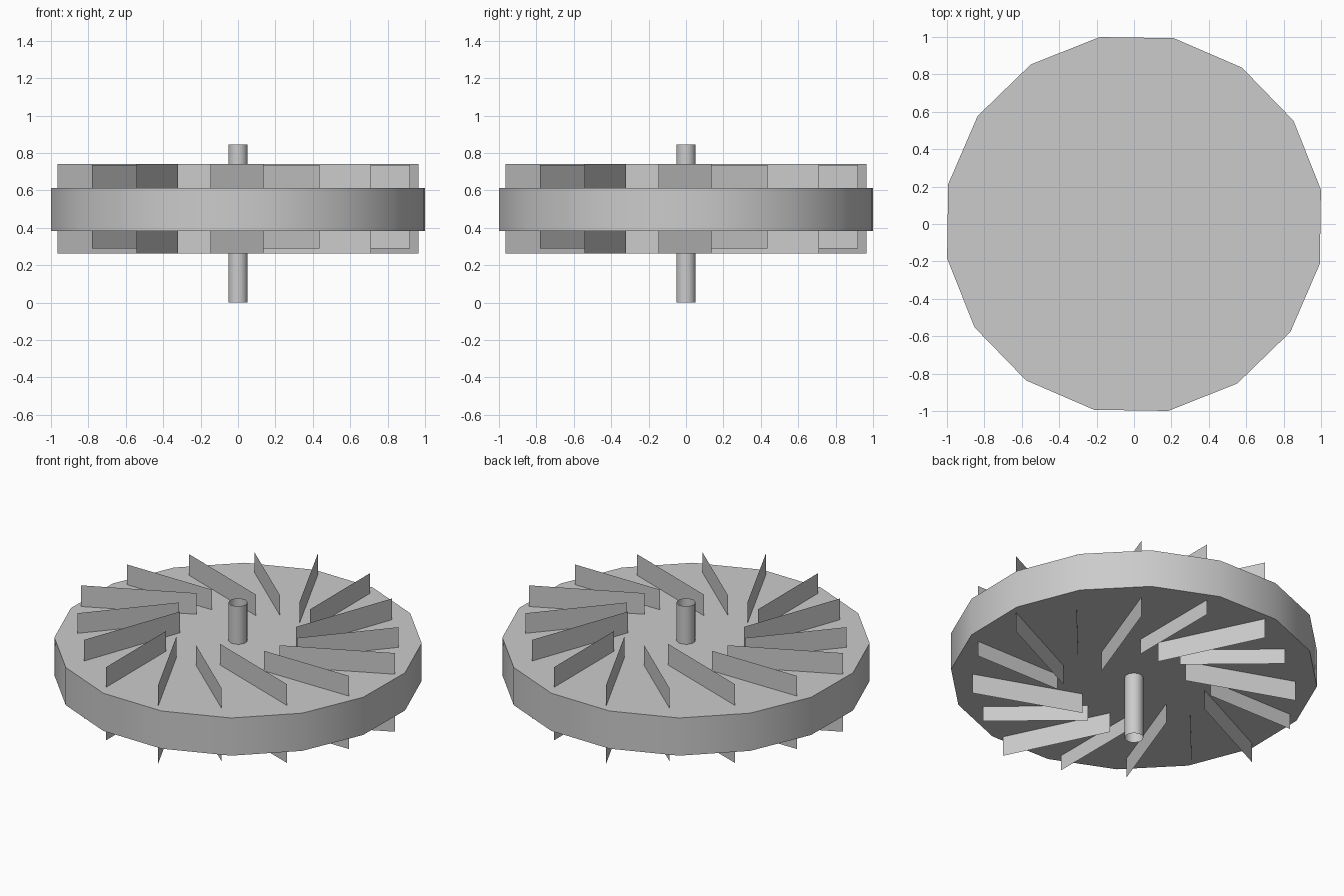
import bpy, bmesh, math

if "Cube" in bpy.data.objects:
    bpy.data.objects.remove(bpy.data.objects["Cube"])


def cylinder(name, sides, radius, z0, z1, turn, fill):
    bpy.ops.mesh.primitive_cylinder_add(
        vertices=sides, radius=radius, depth=z1 - z0, end_fill_type=fill,
        location=(0, 0, (z0 + z1) / 2), rotation=(0, 0, math.radians(turn)))
    ob = bpy.context.object
    ob.name = name
    bpy.ops.object.transform_apply(location=False, rotation=True, scale=False)
    bpy.ops.object.shade_smooth_by_angle(angle=math.radians(35))
    return ob


# 16-sided wheel disc, turned slightly off the axis
cylinder("wheel_disc", 16, 1.016, 0.383, 0.613, 10.4, 'NGON')

# thin open tube through the middle
cylinder("shaft", 12, 0.053, 0.0, 0.845, 15, 'NOTHING')

# one quarter of the blades: inner point, outer point, bottom, top
quarter = [
    ((0.32, 0.102), (0.542, 0.71), 0.262, 0.742),
    ((0.40, -0.003), (0.78, 0.435), 0.29, 0.736),
    ((0.383, -0.148), (0.965, 0.135), 0.262, 0.742),
    ((0.346, -0.245), (0.92, -0.245), 0.29, 0.736),
]


def blade(name, a, b, z0, z1, turn):
    bm = bmesh.new()
    c, s = math.cos(turn), math.sin(turn)
    pts = [(a, z0), (b, z0), (b, z1), (a, z1)]
    bm.faces.new([bm.verts.new((c * x - s * y, s * x + c * y, z))
                  for (x, y), z in pts])
    me = bpy.data.meshes.new(name)
    bm.to_mesh(me)
    bm.free()
    bpy.context.collection.objects.link(bpy.data.objects.new(name, me))


# repeat the four blades in every quarter of the wheel
for q in range(4):
    for i, (a, b, z0, z1) in enumerate(quarter):
        blade(f"blade_{q * 4 + i + 1}", a, b, z0, z1, q * math.pi / 2)
